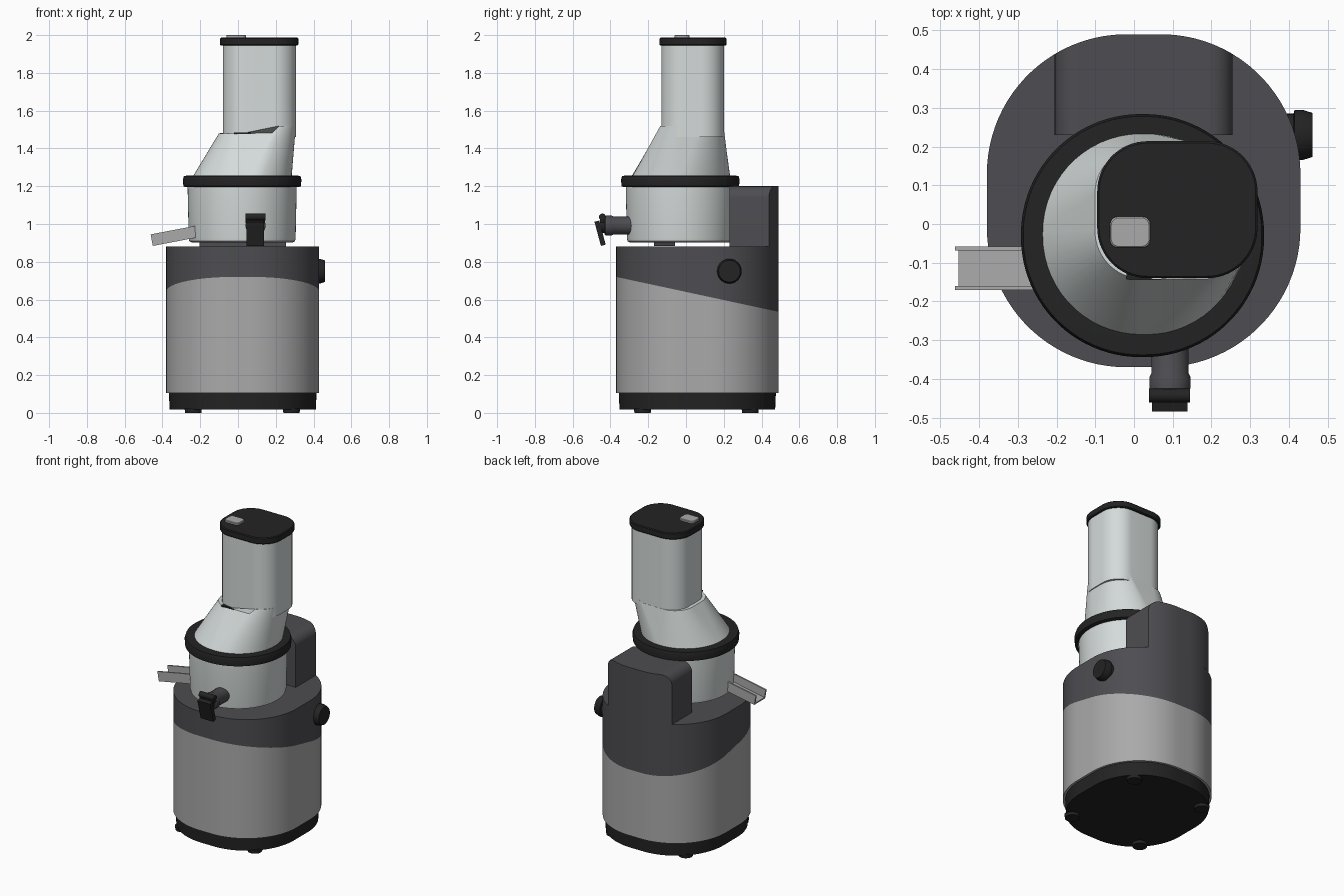
import bpy, bmesh, math
from mathutils import Vector, Matrix

if "Cube" in bpy.data.objects:
    bpy.data.objects.remove(bpy.data.objects["Cube"])


def material(name, r, g, b):
    m = bpy.data.materials.new(name)
    m.diffuse_color = (r, g, b, 1)
    m.use_nodes = True
    m.node_tree.nodes["Principled BSDF"].inputs["Base Color"].default_value = m.diffuse_color
    return m


SILVER = material("silver", 0.40, 0.40, 0.405)
DARK = material("dark_grey", 0.075, 0.073, 0.082)
BLACK = material("black", 0.017, 0.017, 0.017)
WHITE = material("pale_grey", 0.66, 0.71, 0.70)


def ring(cx, cy, hx, hy, r, z, n=16):
    """Rounded rectangle (nearly a circle when r reaches the half size)."""
    r = min(r, 0.985 * min(hx, hy))
    pts = []
    for k, (sx, sy) in enumerate(((1, 1), (-1, 1), (-1, -1), (1, -1))):
        for i in range(n):
            a = math.pi / 2 * (k + i / (n - 1))
            pts.append(Vector((cx + sx * (hx - r) + r * math.cos(a),
                               cy + sy * (hy - r) + r * math.sin(a), z)))
    return pts


def loft(name, rings, mat, xf=Matrix()):
    """Skin a list of equal-length rings and cap both ends."""
    bm = bmesh.new()
    vs = [[bm.verts.new(xf @ Vector(p)) for p in rg] for rg in rings]
    n = len(vs[0])
    for a, b in zip(vs, vs[1:]):
        for i in range(n):
            j = (i + 1) % n
            bm.faces.new((a[i], a[j], b[j], b[i]))
    bm.faces.new(vs[0])
    bm.faces.new(vs[-1])
    bmesh.ops.recalc_face_normals(bm, faces=bm.faces)
    me = bpy.data.meshes.new(name)
    bm.to_mesh(me)
    bm.free()
    me.materials.append(mat)
    ob = bpy.data.objects.new(name, me)
    bpy.context.collection.objects.link(ob)
    return ob


def lathe(name, cx, cy, profile, mat, xf=Matrix(), n=16):
    """Round part from (radius, height) pairs."""
    return loft(name, [ring(cx, cy, r, r, r, z, n) for r, z in profile], mat, xf)


def box(name, x0, x1, y0, y1, z0, z1, mat, xf=Matrix()):
    c = [(x0, y0), (x1, y0), (x1, y1), (x0, y1)]
    return loft(name, [[(x, y, z) for x, y in c] for z in (z0, z1)], mat, xf)


# motor housing, split by a slanted line into silver below and dark above
CX, CY, HX, HY, R = 0.025, 0.06, 0.405, 0.43, 0.36
body = loft("motor_housing", [ring(CX, CY, HX, HY, R, z, 24) for z in (0.105, 0.88)], SILVER)
body.data.materials.append(DARK)
split, normal = Vector((0, -0.37, 0.72)), Vector((0, 0.215, 1))
bm = bmesh.new()
bm.from_mesh(body.data)
bmesh.ops.bisect_plane(bm, geom=bm.verts[:] + bm.edges[:] + bm.faces[:],
                       plane_co=split, plane_no=normal)
for f in bm.faces:
    f.material_index = int((f.calc_center_median() - split).dot(normal) > 0)
bm.to_mesh(body.data)
bm.free()

# base and feet
loft("base", [ring(CX, CY, HX - d, HY - d, R - d, z, 24)
              for d, z in ((0.018, 0.018), (0.014, 0.108))], BLACK)
for x in (-0.237, 0.283):
    for y in (-0.23, 0.34):
        lathe("foot", x, y, ((0.043, 0), (0.046, 0.025)), BLACK, n=8)

# rear support column: rounded top, back following the housing outline
cols = []
for i in range(41):
    x = 0.025 - 0.23 * math.cos(math.pi * i / 40)
    over = max(0, abs(x - CX) - (0.23 - 0.06))
    top = 1.14 + math.sqrt(max(0, 0.06 ** 2 - over ** 2))
    side = max(0, abs(x - CX) - (HX - R))
    back = CY + HY - R + math.sqrt(R * R - side * side)
    cols.append([(x, 0.23, 0.879), (x, back, 0.879), (x, back, top), (x, 0.23, top)])
loft("rear_column", cols, DARK)

# juicing bowl and collar
BX, BY = 0.022, -0.03
lathe("juicing_bowl", BX, BY, ((0.268, 0.903), (0.280, 0.909), (0.283, 0.925), (0.289, 1.2)), WHITE, n=24)
lathe("collar", BX, BY, ((0.300, 1.195), (0.311, 1.2), (0.314, 1.235), (0.308, 1.255),
                         (0.26, 1.257)), BLACK, n=24)

# hopper: circle blending to the off-centre feed tube
neck = ring(0.1025, 0.03, 0.2035, 0.172, 0.125, 1.48)
for p in neck:
    p.z += 0.04 * min(1, max(0, (p.x - 0.18) / 0.04))
loft("hopper", [ring(BX, BY + 0.002, 0.262, 0.262, 1, 1.25), neck], WHITE)
loft("feed_tube", [ring(0.114, 0.035, 0.194, 0.166, 0.12, z) for z in (1.46, 1.95)], WHITE)
box("hopper_slit", -0.02, 0.07, -0.144, -0.12, 1.476, 1.484, BLACK)

# lid and tab
loft("lid", [ring(0.112, 0.037, 0.207 - d, 0.177 - d, 0.13 - d, z)
             for d, z in ((0.004, 1.945), (0, 1.95), (0, 1.982), (0.005, 1.987))], BLACK)
loft("lid_tab", [ring(-0.01, -0.021, 0.052 - d, 0.04 - d, 0.02, z, 6)
                 for d, z in ((0, 1.98), (0, 1.997), (0.003, 2.0))], SILVER)

# pulp chute: open channel sloping down to the left
Y0, Y1, T, H = -0.17, -0.058, 0.01, 0.061
U = [(Y0, 0), (Y1, 0), (Y1, H), (Y1 - T, H), (Y1 - T, T), (Y0 + T, T), (Y0 + T, H), (Y0, H)]
loft("pulp_chute", [[(x - 0.19 * h, y, z + h) for y, h in U]
                    for x, z in ((-0.451, 0.884), (-0.215, 0.929))], SILVER)

# juice outlet with hinged stopper (local z points to the front)
to_front = Matrix.Translation((0.093, 0, 0.992)) @ Matrix.Rotation(math.pi / 2, 4, 'X')
lathe("juice_outlet", 0, 0, ((0.048, 0.25), (0.048, 0.385), (0.053, 0.395), (0.053, 0.425),
                             (0.045, 0.432)), DARK, to_front, 10)
lathe("stopper_plug", 0, 0, ((0.04, 0.42), (0.04, 0.455)), BLACK, to_front, 8)
tilt = Matrix.Translation((0.092, -0.472, 1.015)) @ Matrix.Rotation(math.radians(15), 4, 'X')
box("stopper_flap", -0.046, 0.046, -0.013, 0.013, -0.132, 0, BLACK, tilt)
box("stopper_arm", -0.051, 0.051, -0.455, -0.435, 1.005, 1.04, BLACK,
    Matrix.Translation((0.092, 0, 0)))
to_right = Matrix.Rotation(math.pi / 2, 4, 'Y')
lathe("stopper_hinge", 0, 0, ((0.018, -0.053), (0.018, 0.053)), BLACK,
      Matrix.Translation((0.092, -0.443, 1.037)) @ to_right, 6)

# control knob on the right side
lathe("control_knob", 0, 0, ((0.055, 0.37), (0.055, 0.412), (0.065, 0.415), (0.065, 0.435),
                             (0.057, 0.461)), BLACK,
      Matrix.Translation((0, 0.23, 0.75)) @ to_right, 10)

# smooth shading with sharp edges kept
for ob in bpy.data.objects:
    ob.select_set(True)
bpy.context.view_layer.objects.active = body
bpy.ops.object.shade_smooth_by_angle(angle=math.radians(30))
